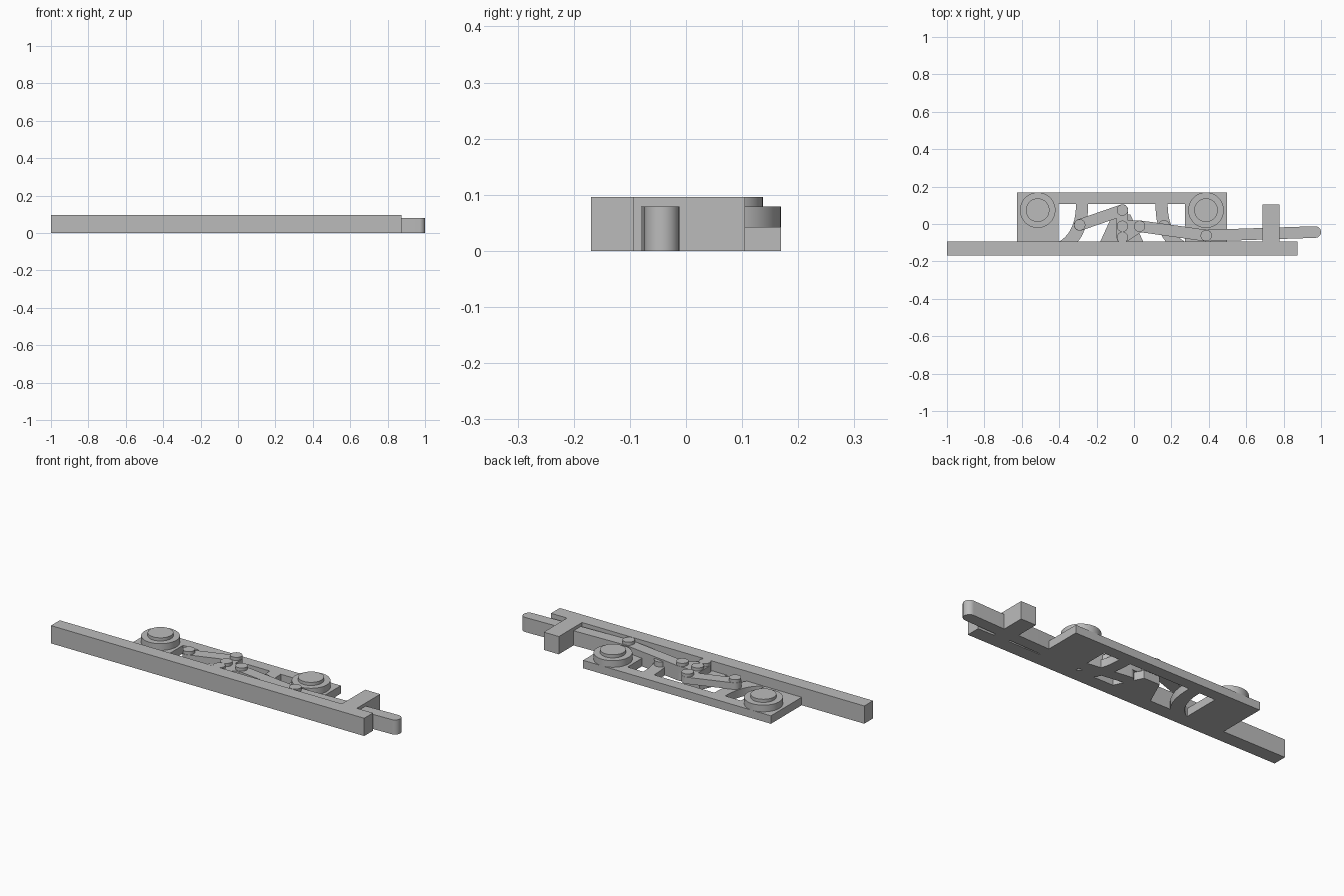
import bpy, bmesh, math
from mathutils import Vector

cube = bpy.data.objects.get("Cube")
if cube:
    bpy.data.objects.remove(cube, do_unlink=True)

grey = bpy.data.materials.new("plain grey")
grey.use_nodes = True
colour = (0.5, 0.5, 0.5, 1)
grey.diffuse_color = colour
grey.node_tree.nodes["Principled BSDF"].inputs["Base Color"].default_value = colour

BASE, LINK, FULL = 0.043, 0.079, 0.096
MID = -0.065  # x of the symmetric frame's centre


def prism(name, outline, z0, z1, smooth=False):
    """Extrude a flat outline (seen from above) between two heights."""
    bm = bmesh.new()
    face = bm.faces.new([bm.verts.new((x, y, z0)) for x, y in outline])
    top = bmesh.ops.extrude_face_region(bm, geom=[face])["geom"]
    bmesh.ops.translate(bm, vec=(0, 0, z1 - z0),
                        verts=[v for v in top if isinstance(v, bmesh.types.BMVert)])
    bmesh.ops.recalc_face_normals(bm, faces=bm.faces)
    mesh = bpy.data.meshes.new(name)
    bm.to_mesh(mesh)
    bm.free()
    mesh.materials.append(grey)
    obj = bpy.data.objects.new(name, mesh)
    bpy.context.collection.objects.link(obj)
    if smooth:
        bpy.ops.object.select_all(action="DESELECT")
        obj.select_set(True)
        bpy.context.view_layer.objects.active = obj
        bpy.ops.object.shade_smooth_by_angle(angle=math.radians(30))
    return obj


def box(name, x0, x1, y0, y1, z0, z1):
    return prism(name, [(x0, y0), (x1, y0), (x1, y1), (x0, y1)], z0, z1)


def disc(name, x, y, r, z0, z1, n=48):
    ring = [(x + r * math.cos(math.tau * i / n), y + r * math.sin(math.tau * i / n))
            for i in range(n)]
    return prism(name, ring, z0, z1, True)


def link(name, a, b, r, z0, z1, n=16):
    """Bar with rounded ends from a to b."""
    d = Vector(b) - Vector(a)
    turn = math.atan2(d.y, d.x)
    pts = []
    for centre, start in ((b, turn - math.pi / 2), (a, turn + math.pi / 2)):
        for i in range(n + 1):
            t = start + math.pi * i / n
            pts.append((centre[0] + r * math.cos(t), centre[1] + r * math.sin(t)))
    return prism(name, pts, z0, z1, True)


def bezier(a, b, c, n=12):
    return [tuple((1 - t) ** 2 * Vector(a) + 2 * t * (1 - t) * Vector(b) + t * t * Vector(c))
            for t in (i / n for i in range(n + 1))]


# Long bar, guide block and base frame
box("main_bar", -1, 0.873, -0.169, -0.094, 0, FULL)
box("guide_block", 0.687, 0.777, -0.094, 0.105, 0, FULL)
box("frame_rail", -0.626, 0.497, 0.108, 0.169, 0, BASE)
box("right_pad", -0.626, -0.404, -0.094, 0.108, 0, BASE)
box("left_pad", 0.274, 0.497, -0.094, 0.108, 0, BASE)

# Curved frame struts, mirrored about the frame centre
outer = bezier((-0.31, 0.108), (-0.31, -0.04), (-0.40, -0.094))
inner = bezier((-0.30, -0.094), (-0.245, -0.03), (-0.245, 0.108))
for side, s in (("right", 1), ("left", -1)):
    prism(side + "_strut", [(MID + s * (x - MID), y) for x, y in outer + inner],
          0, BASE, True)

# Central pedestal
prism("pedestal", [(-0.18, -0.094), (0.05, -0.094), (-0.02, 0.05), (-0.115, 0.05)], 0, BASE)

# Rollers with raised hubs
for side, x in (("right", -0.515), ("left", 0.385)):
    disc(side + "_roller", x, 0.074, 0.095, BASE, LINK)
    disc(side + "_roller_hub", x, 0.074, 0.063, LINK, FULL)

# Linkage
P_TOP, P_MID, P_LOW = (-0.062, 0.074), (-0.062, -0.012), (-0.062, -0.072)
P_ARM, P_JOINT, P_LEVER = (-0.29, -0.005), (0.03, -0.012), (0.386, -0.062)
link("swing_arm", P_ARM, P_TOP, 0.031, BASE, LINK)
link("upright_link", P_LOW, P_TOP, 0.031, BASE, LINK)
link("short_link", P_MID, P_JOINT, 0.031, BASE, LINK)
link("lower_link", P_LOW, P_JOINT, 0.031, BASE, LINK)
link("lever_arm", P_JOINT, P_LEVER, 0.031, 0, LINK)
link("lever_handle", P_LEVER, (0.969, -0.043), 0.031, 0, LINK)
disc("strut_peg", 0.16, -0.01, 0.031, BASE, 0.07, 32)

# Pivot pins
for name, p in (("arm", P_ARM), ("top", P_TOP), ("middle", P_MID), ("low", P_LOW),
                ("joint", P_JOINT), ("lever", P_LEVER)):
    disc(name + "_pin", p[0], p[1], 0.03, LINK - 0.01, FULL, 32)
